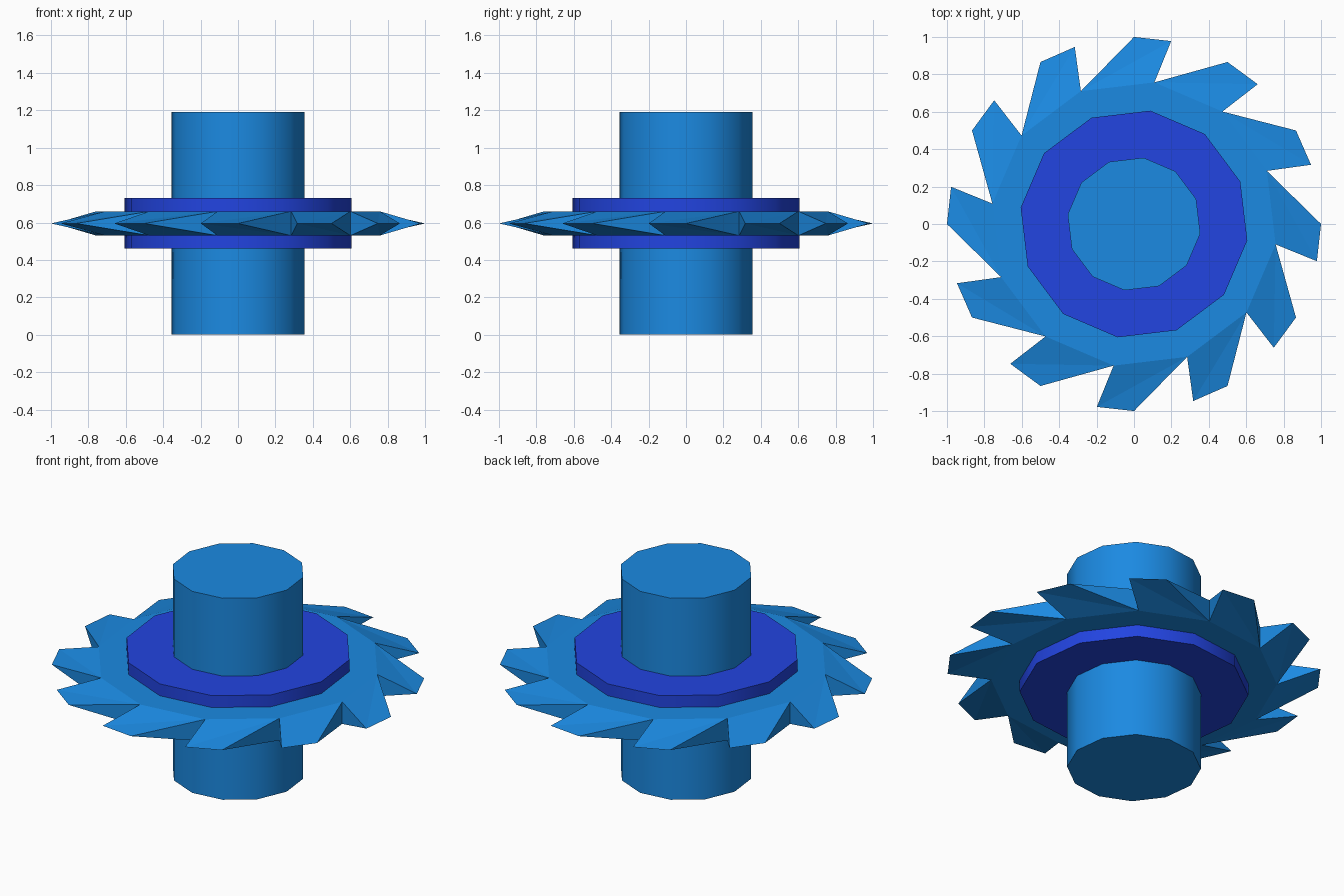
import bpy, bmesh
from math import sin, cos, radians

if "Cube" in bpy.data.objects:
    bpy.data.objects.remove(bpy.data.objects["Cube"])

MID = 0.595      # height of the blade's cutting plane
TURN = -8.2      # shared rotation of the 12-sided parts, in degrees
SIDES = 12


def material(name, colour):
    m = bpy.data.materials.new(name)
    m.diffuse_color = colour
    m.use_nodes = True
    m.node_tree.nodes["Principled BSDF"].inputs["Base Color"].default_value = m.diffuse_color
    return m


def polar(r, deg, z):
    return (r * cos(radians(deg)), r * sin(radians(deg)), z)


def finish(bm, name, mat):
    bmesh.ops.recalc_face_normals(bm, faces=bm.faces)
    mesh = bpy.data.meshes.new(name)
    bm.to_mesh(mesh)
    bm.free()
    mesh.materials.append(mat)
    obj = bpy.data.objects.new(name, mesh)
    bpy.context.collection.objects.link(obj)
    return obj


def drum(name, radius, z0, z1, mat):
    bm = bmesh.new()
    rings = [[bm.verts.new(polar(radius, TURN + 30 * i, z)) for i in range(SIDES)]
             for z in (z0, z1)]
    for ring in rings:
        bm.faces.new(ring)
    for i in range(SIDES):
        j = (i + 1) % SIDES
        bm.faces.new((rings[0][i], rings[0][j], rings[1][j], rings[1][i]))
    obj = finish(bm, name, mat)
    # smooth round side, crisp rims
    bpy.ops.object.select_all(action='DESELECT')
    obj.select_set(True)
    bpy.context.view_layer.objects.active = obj
    bpy.ops.object.shade_smooth_by_angle(angle=radians(35))
    return obj


light = material("light_blue", (0.011, 0.254, 0.76, 1))
deep = material("deep_blue", (0.016, 0.058, 0.75, 1))

# Axle and clamping flange
drum("axle", 0.358, 0.0, 2 * MID, light)
drum("flange", 0.612, 0.46, 0.73, deep)

# Saw blade: flat 12-sided body with a slanted wedge tooth on every side
bm = bmesh.new()
upper = [bm.verts.new(polar(0.765, TURN + 30 * i, MID + 0.065)) for i in range(SIDES)]
lower = [bm.verts.new(polar(0.765, TURN + 30 * i, MID - 0.065)) for i in range(SIDES)]
bm.faces.new(upper)
bm.faces.new(lower)
for i in range(SIDES):
    j = (i + 1) % SIDES
    heel = bm.verts.new(polar(0.998, 30 * i - 11.5, MID))
    point = bm.verts.new(polar(1.0, 30 * i, MID))
    for side in (upper, lower):
        bm.faces.new((side[i], heel, side[j]))
        bm.faces.new((heel, point, side[j]))
    bm.faces.new((upper[i], lower[i], heel))
    bm.faces.new((upper[j], lower[j], point))
finish(bm, "saw_blade", light)
